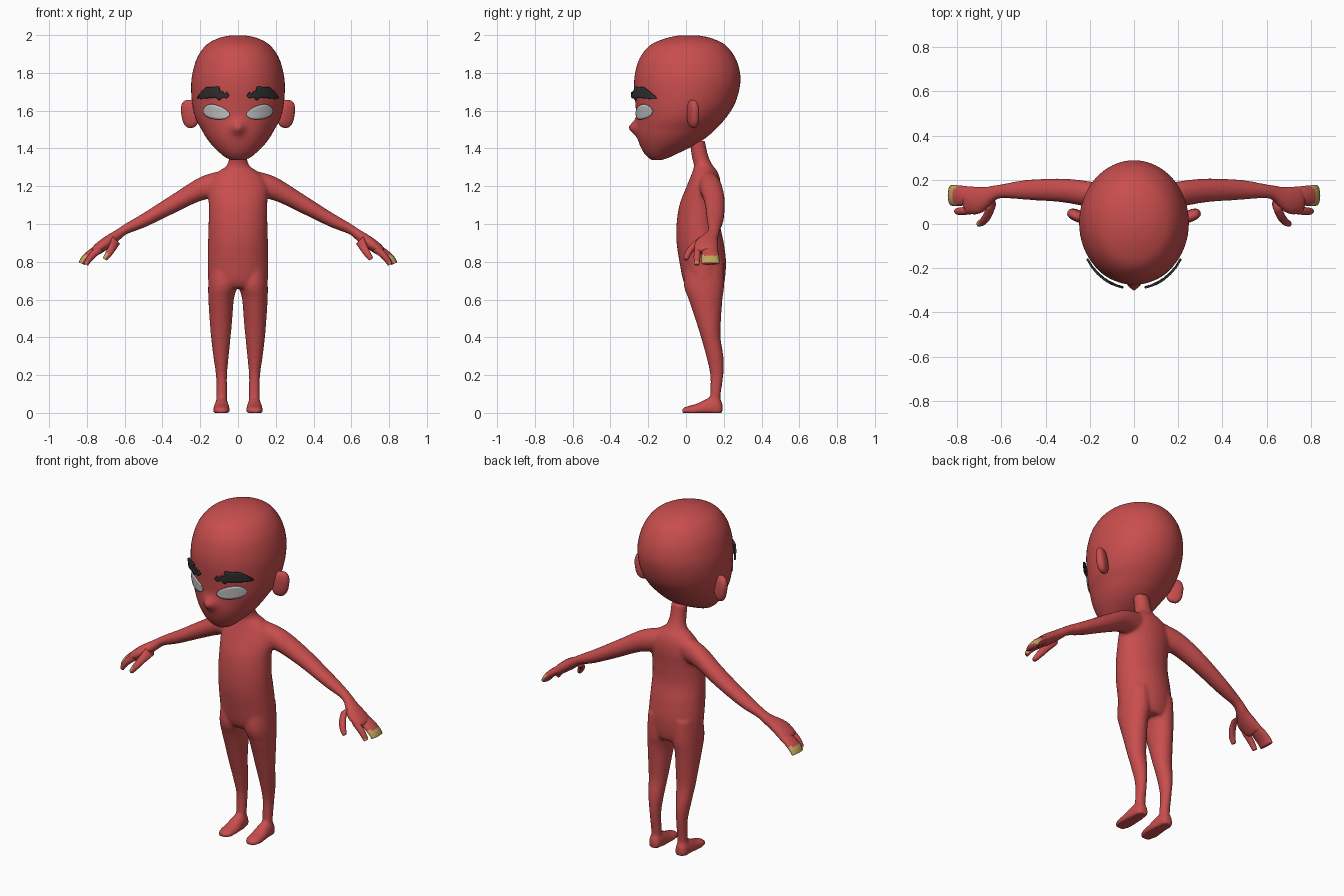
import bpy, bmesh, math
from mathutils import Vector, Matrix

if "Cube" in bpy.data.objects:
    bpy.data.objects.remove(bpy.data.objects["Cube"])


def material(name, rgb):
    m = bpy.data.materials.new(name)
    m.diffuse_color = (*rgb, 1)
    m.use_nodes = True
    m.node_tree.nodes["Principled BSDF"].inputs["Base Color"].default_value = m.diffuse_color
    return m


RED = material("red_skin", (0.58, 0.075, 0.075))
WHITE = material("eye_white", (0.55, 0.55, 0.55))
DARK = material("brow_dark", (0.03, 0.03, 0.032))
GOLD = material("nail_gold", (0.52, 0.37, 0.11))


def spline(rows, n):
    """Catmull-Rom interpolation of rows of numbers."""
    out = []
    for i in range(len(rows) - 1):
        p = [rows[max(0, min(len(rows) - 1, i + k))] for k in (-1, 0, 1, 2)]
        for s in range(n):
            t = s / n
            out.append([0.5 * (2 * b + (c - a) * t + (2 * a - 5 * b + 4 * c - d) * t * t
                               + (3 * b - a - 3 * c + d) * t ** 3) for a, b, c, d in zip(*p)])
    return out + [list(rows[-1])]


def loft(bm, rings, side=1, seg=24, floor=False):
    """Closed tube through (centre, half axis, half axis) rings."""
    loops = []
    for c, u, v in rings:
        loop = []
        for i in range(seg):
            a = 2 * math.pi * i / seg
            p = c + u * math.cos(a) + v * math.sin(a)
            if floor:
                p.z = max(p.z, 0)
            loop.append(bm.verts.new((p.x * side, p.y, p.z)))
        loops.append(loop)
    for a, b in zip(loops, loops[1:]):
        for i in range(seg):
            j = (i + 1) % seg
            bm.faces.new((a[i], a[j], b[j], b[i]))
    bm.faces.new(loops[0])
    bm.faces.new(loops[-1])


def flat_ring(z, x0, x1, y0, y1):
    return (Vector(((x0 + x1) / 2, (y0 + y1) / 2, z)),
            Vector(((x1 - x0) / 2, 0, 0)), Vector((0, (y1 - y0) / 2, 0)))


def limb_ring(x, z, vx, vz, y0, y1):
    return (Vector((x, (y0 + y1) / 2, z)), Vector((0, (y1 - y0) / 2, 0)), Vector((vx, 0, vz)))


def foot_ring(y, x0, x1, h):
    return (Vector(((x0 + x1) / 2, y, h * 0.3)), Vector(((x1 - x0) / 2, 0, 0)), Vector((0, 0, h * 0.7)))


def finish(bm, name, mats):
    bmesh.ops.recalc_face_normals(bm, faces=bm.faces[:])
    me = bpy.data.meshes.new(name)
    bm.to_mesh(me)
    bm.free()
    for m in mats:
        me.materials.append(m)
    for p in me.polygons:
        p.use_smooth = True
    ob = bpy.data.objects.new(name, me)
    bpy.context.collection.objects.link(ob)
    return ob


# Body: torso, neck, arms, palms, legs and feet fused into one skin
TORSO = [(.66, .14, .01, .19), (.70, .158, -.015, .205), (.8, .161, -.035, .212), (.9, .159, -.05, .2),
         (1.0, .156, -.05, .18), (1.1, .155, -.035, .18), (1.18, .16, -.005, .185), (1.24, .14, .02, .18),
         (1.28, .1, .035, .165), (1.31, .06, .042, .142), (1.36, .046, .03, .118), (1.44, .046, .02, .1)]
ARM = [(.08, 1.215, 0, .07, .06, .17), (.195, 1.187, 0, .064, .075, .192), (.325, 1.117, 0, .054, .098, .206),
       (.485, 1.027, 0, .041, .109, .2), (.59, .975, .004, .028, .117, .182), (.63, .947, .01, .026, .105, .176),
       (.665, .922, .016, .026, .07, .17), (.70, .898, .02, .025, .045, .17),
       (.74, .868, .021, .021, .042, .172), (.76, .85, .018, .016, .045, .172)]
LEG = [(.03, .06, .115, .125, .18), (.1, .057, .115, .128, .184), (.2, .058, .117, .128, .198),
       (.3, .049, .131, .107, .198), (.4, .039, .143, .079, .183), (.5, .03, .151, .048, .186),
       (.6, .022, .157, .014, .193), (.68, .005, .158, -.012, .203), (.8, .01, .15, 0, .2)]
FOOT = [(.193, .065, .107, .05), (.17, .053, .122, .085), (.12, .047, .127, .08),
        (.06, .043, .132, .05), (.01, .047, .13, .036), (-.02, .065, .115, .024)]
bm = bmesh.new()
loft(bm, [flat_ring(z, -w, w, a, b) for z, w, a, b in spline(TORSO, 4)], seg=32)
for s in (1, -1):
    loft(bm, [limb_ring(*r) for r in spline(ARM, 4)], s)
    loft(bm, [flat_ring(*r) for r in spline(LEG, 4)], s)
    loft(bm, [foot_ring(*r) for r in spline(FOOT, 4)], s, floor=True)
body = finish(bm, "body", [RED])
mod = body.modifiers.new("fuse", 'REMESH')
mod.mode = 'VOXEL'
mod.voxel_size = 0.009
mod.use_smooth_shade = True
mod = body.modifiers.new("soften", 'SMOOTH')
mod.factor = 0.5
mod.iterations = 5

# Fingers with gold nails on their outer faces
FINGERS = {
    "finger_group": [(.73, .875, .016, .016, .09, .168), (.775, .845, .019, .014, .083, .173),
                     (.81, .815, .019, .01, .081, .176), (.827, .79, .016, .007, .083, .176)],
    "index_finger": [(.73, .87, .015, .015, .045, .082), (.77, .835, .014, .012, .041, .077),
                     (.797, .80, .012, .008, .042, .073), (.804, .785, .01, .006, .045, .07)],
    "thumb": [(.645, .915, .02, .02, .06, .12), (.66, .885, .018, .014, .022, .07),
              (.68, .85, .016, .01, -.004, .034), (.70, .82, .012, .007, -.012, .016),
              (.704, .812, .009, .005, -.009, .012)]}
NAIL_TOP = {"finger_group": .835, "index_finger": .80, "thumb": .845}
for name, rows in FINGERS.items():
    for s, label in ((1, "left"), (-1, "right")):
        bm = bmesh.new()
        loft(bm, [limb_ring(*r) for r in spline(rows, 4)], s, 16)
        bmesh.ops.recalc_face_normals(bm, faces=bm.faces[:])
        for f in bm.faces:
            outward = f.normal.x * s + f.normal.z * 0.5
            if f.calc_center_median().z < NAIL_TOP[name] and outward > 0.1:
                f.material_index = 0 if name == "thumb" and s > 0 else 1
        finish(bm, f"{label}_{name}", [RED, GOLD])

# Head with a small nose
HEAD = [(1.338, .03, -.18, -.13), (1.352, .065, -.2, -.09), (1.38, .1, -.225, -.03), (1.42, .14, -.245, .05),
        (1.46, .17, -.257, .11), (1.5, .193, -.262, .155), (1.56, .225, -.262, .21), (1.64, .243, -.268, .26),
        (1.74, .248, -.275, .287), (1.82, .236, -.265, .282), (1.89, .211, -.238, .255),
        (1.95, .165, -.185, .205), (1.985, .1, -.1, .13), (1.999, .035, -.03, .06)]
head_rows = spline(HEAD, 5)
bm = bmesh.new()
loft(bm, [flat_ring(z, -w, w, a, b) for z, w, a, b in head_rows], seg=64)
for v in bm.verts:
    if v.co.y < -.1:
        v.co.y -= .04 * math.exp(-(v.co.x / .03) ** 2 - ((v.co.z - 1.51) / .035) ** 2)
finish(bm, "head", [RED])


def face_y(x, z):
    """Front surface of the head at x, z."""
    for a, b in zip(head_rows, head_rows[1:]):
        if a[0] <= z <= b[0]:
            t = (z - a[0]) / (b[0] - a[0])
            w, f, k = (a[i] + (b[i] - a[i]) * t for i in (1, 2, 3))
            return (f + k) / 2 - (k - f) / 2 * math.sqrt(max(0, 1 - (x / w) ** 2))


def face_plate(name, columns, side, gap, thick, mat):
    """Curved plate over the face from (x, low z, high z) columns."""
    bm = bmesh.new()
    grid = []
    for x, lo, hi in columns:
        zs = [lo + (hi - lo) * k / 6 for k in range(7)]
        grid.append([bm.verts.new((x * side, face_y(x, z) - gap, z)) for z in zs])
    for a, b in zip(grid, grid[1:]):
        for k in range(6):
            bm.faces.new((a[k], b[k], b[k + 1], a[k + 1]))
    ob = finish(bm, name, [mat])
    mod = ob.modifiers.new("thickness", 'SOLIDIFY')
    mod.thickness = thick
    mod.offset = 0


EYE = [(.045, 1.574, 1.588), (.07, 1.557, 1.61), (.11, 1.554, 1.628),
       (.145, 1.56, 1.634), (.17, 1.574, 1.623), (.184, 1.595, 1.604)]
BROW = [(.048, 1.675, 1.683), (.062, 1.665, 1.7), (.072, 1.668, 1.686), (.084, 1.672, 1.705),
        (.092, 1.66, 1.695), (.102, 1.655, 1.728), (.112, 1.667, 1.728), (.135, 1.668, 1.724),
        (.165, 1.665, 1.724), (.19, 1.663, 1.702), (.212, 1.664, 1.672)]
for s, label in ((1, "left"), (-1, "right")):
    face_plate(f"{label}_eye", spline(EYE, 4), s, .005, .006, WHITE)
    face_plate(f"{label}_eyebrow", BROW, s, .021, .009, DARK)
    # Ear: rounded block leaning outward at the top
    bm = bmesh.new()
    bmesh.ops.create_uvsphere(bm, u_segments=24, v_segments=16, radius=1)
    tilt = Matrix.Rotation(math.radians(9), 3, 'Y') @ Matrix.Rotation(math.radians(25), 3, 'Z')
    for v in bm.verts:
        p = Vector([math.copysign(abs(c) ** .8, c) for c in v.co])
        p = tilt @ Vector((p.x * .046, p.y * .026, p.z * .075))
        v.co = ((p.x + .256) * s, p.y + .037, p.z + 1.583)
    finish(bm, f"{label}_ear", [RED])
